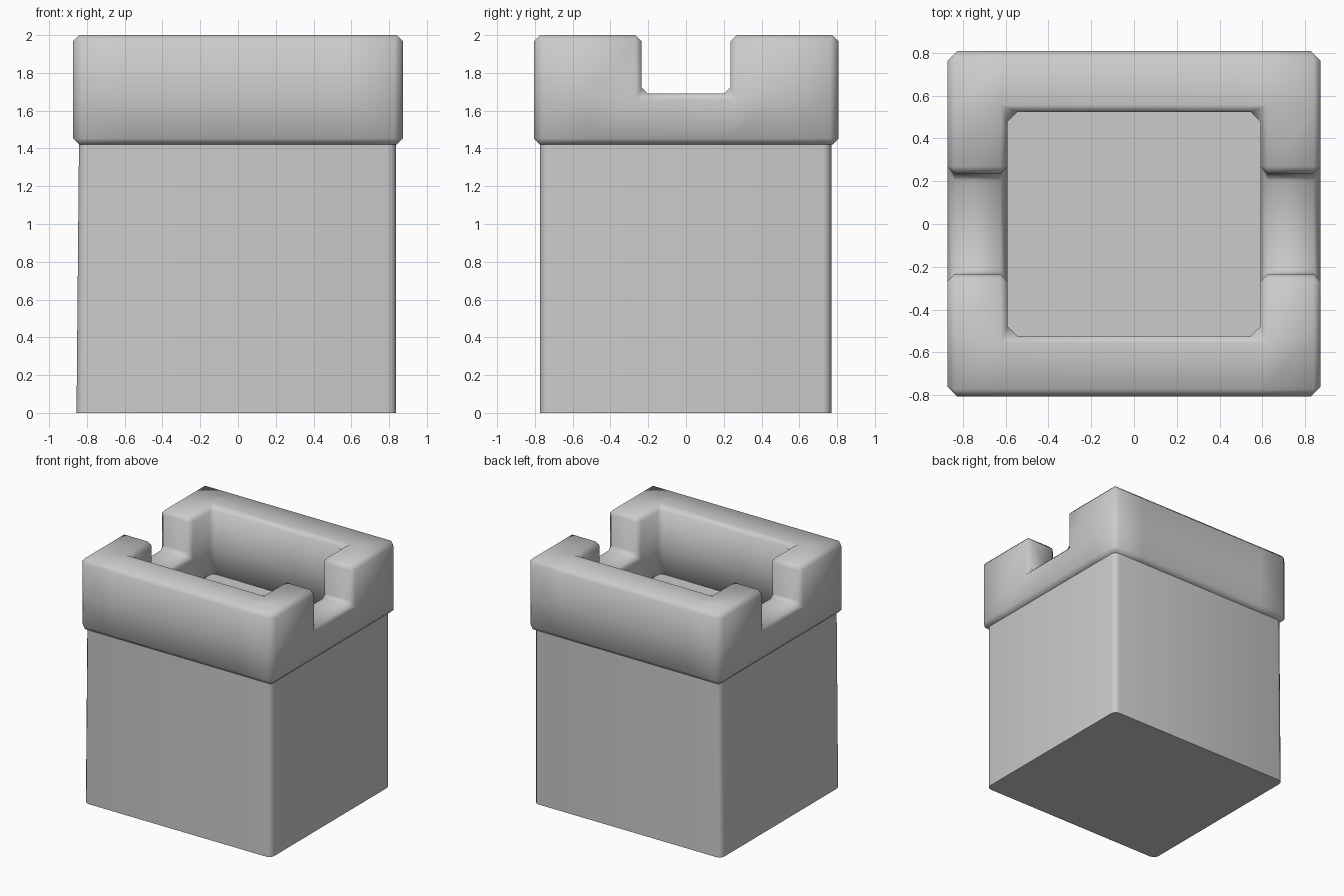
import bpy
import bmesh
import math

if "Cube" in bpy.data.objects:
    bpy.data.objects.remove(bpy.data.objects["Cube"], do_unlink=True)

STONE = (0.6, 0.6, 0.6, 1.0)
stone = bpy.data.materials.new("stone grey")
stone.use_nodes = True
stone.diffuse_color = STONE
stone.node_tree.nodes["Principled BSDF"].inputs["Base Color"].default_value = STONE


def block_mesh(bm, xs, ys, zs, filled):
    """Outer skin of the filled cells of a box grid, with flat areas merged."""
    dims = (len(xs) - 1, len(ys) - 1, len(zs) - 1)
    corners = {}

    def vert(key):
        if key not in corners:
            i, j, k = key
            corners[key] = bm.verts.new((xs[i], ys[j], zs[k]))
        return corners[key]

    def solid(cell):
        return all(0 <= c < n for c, n in zip(cell, dims)) and filled(*cell)

    cells = [(i, j, k) for i in range(dims[0]) for j in range(dims[1]) for k in range(dims[2])]
    for cell in filter(solid, cells):
        for axis in range(3):
            for side in (0, 1):
                neighbour = list(cell)
                neighbour[axis] += 2 * side - 1
                if solid(neighbour):
                    continue
                loop = []
                for a, b in ((0, 0), (1, 0), (1, 1), (0, 1)):
                    key = list(cell)
                    key[axis] += side
                    key[(axis + 1) % 3] += a
                    key[(axis + 2) % 3] += b
                    loop.append(vert(tuple(key)))
                bm.faces.new(loop if side else loop[::-1])
    bmesh.ops.dissolve_limit(bm, angle_limit=0.02, verts=bm.verts[:], edges=bm.edges[:])


def finish(name, bm, bevel, segments, weight_rule, smooth_angle):
    """Turn the mesh into an object with weighted bevels and smooth shading."""
    layer = bm.edges.layers.float.new("bevel_weight_edge")
    for e in bm.edges:
        sharp = len(e.link_faces) == 2 and e.calc_face_angle() > 0.5
        e[layer] = weight_rule(e) if sharp else 0.0
    mesh = bpy.data.meshes.new(name)
    bm.to_mesh(mesh)
    bm.free()
    mesh.materials.append(stone)
    obj = bpy.data.objects.new(name, mesh)
    bpy.context.collection.objects.link(obj)
    mod = obj.modifiers.new("edge_bevel", "BEVEL")
    mod.limit_method = "WEIGHT"
    mod.width = bevel
    mod.segments = segments
    bpy.ops.object.select_all(action="DESELECT")
    bpy.context.view_layer.objects.active = obj
    obj.select_set(True)
    bpy.ops.object.modifier_apply(modifier=mod.name)
    bpy.ops.object.shade_smooth_by_angle(angle=math.radians(smooth_angle))
    return obj


def is_vertical(e):
    a, b = (v.co for v in e.verts)
    return abs(a.z - b.z) > 0.01


# Tower body: rounded upright corners, foot flared slightly on the right side
bm = bmesh.new()
block_mesh(bm, (-0.842, 0.837), (-0.772, 0.769), (0, 1.425), lambda i, j, k: True)
for v in bm.verts:
    if v.co.z < 0.1 and v.co.x < 0:
        v.co.x -= 0.013
finish("tower_body", bm, 0.045, 3, lambda e: float(is_vertical(e)), 50)

# Battlement: square ring with a notch through each side wall
XS = (-0.873, -0.592, 0.592, 0.873)
YS = (-0.806, -0.523, -0.235, 0.235, 0.523, 0.808)


def in_battlement(i, j, k):
    courtyard = i == 1 and 0 < j < 4
    notch = j == 2 and k == 1
    return not courtyard and not notch


def battlement_weight(e):
    notch_edge = all(abs(v.co.y) < 0.3 for v in e.verts)
    return 1.0 if is_vertical(e) and not notch_edge else 0.72


bm = bmesh.new()
block_mesh(bm, XS, YS, (1.42, 1.69, 2.0), in_battlement)
finish("battlement", bm, 0.046, 1, battlement_weight, 60)
